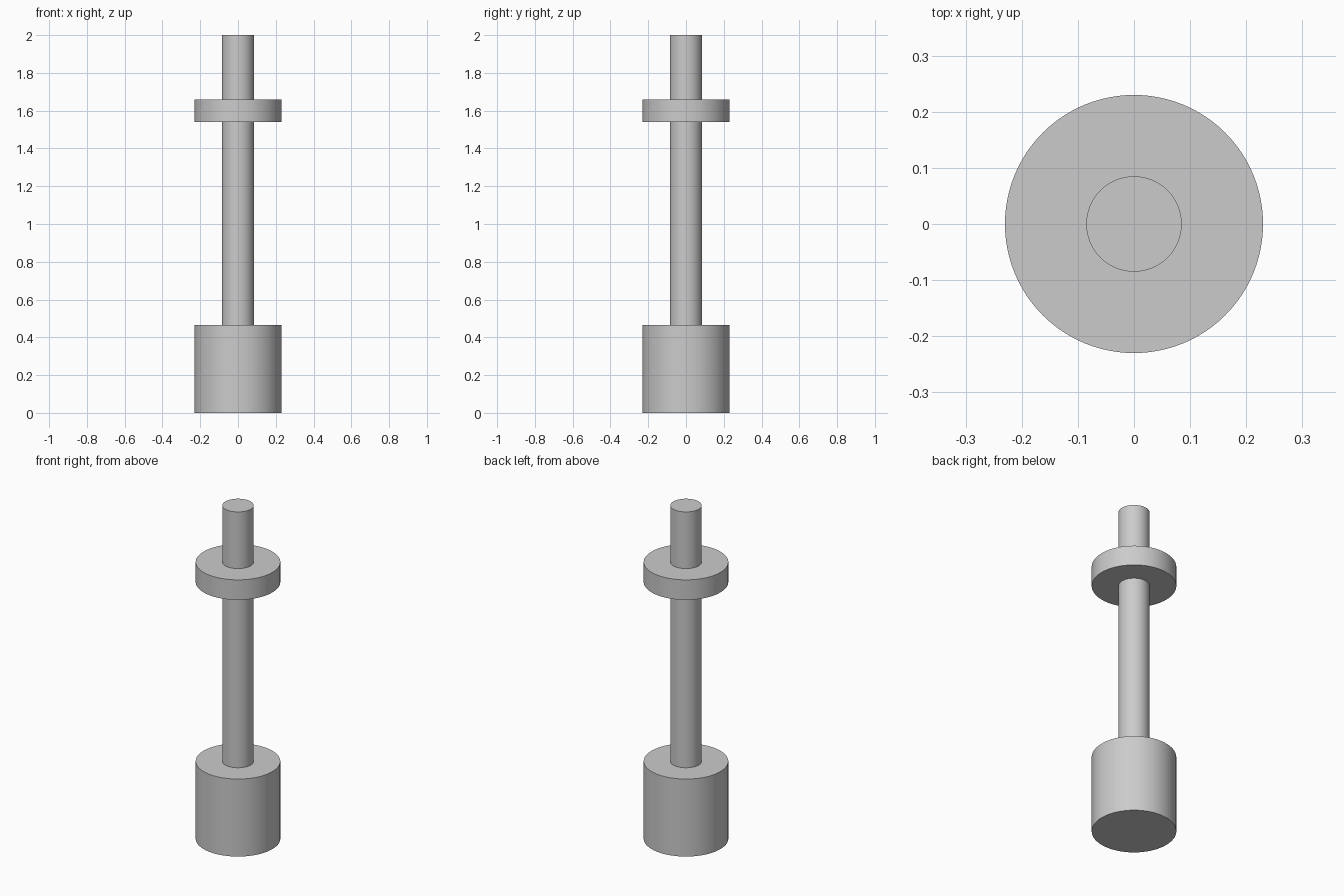
import bpy
import math

cube = bpy.data.objects.get("Cube")
if cube:
    bpy.data.objects.remove(cube, do_unlink=True)

# Single plain grey
grey = bpy.data.materials.new("plain_grey")
grey.use_nodes = True
colour = (0.6, 0.6, 0.6, 1.0)
grey.diffuse_color = colour
grey.node_tree.nodes["Principled BSDF"].inputs["Base Color"].default_value = colour


def cylinder(name, radius, bottom, top):
    """Upright smooth-sided cylinder with sharp rims."""
    bpy.ops.mesh.primitive_cylinder_add(
        vertices=96, radius=radius, depth=top - bottom,
        location=(0, 0, (bottom + top) / 2))
    part = bpy.context.object
    part.name = name
    part.data.materials.append(grey)
    bpy.ops.object.shade_smooth_by_angle(angle=math.radians(30))
    return part


WIDE, NARROW = 0.23, 0.085

# Heavy base, slim shaft rising from it, and a collar near the top
cylinder("base", WIDE, 0, 0.465)
cylinder("shaft", NARROW, 0.465, 2)
cylinder("collar", WIDE, 1.54, 1.66)
